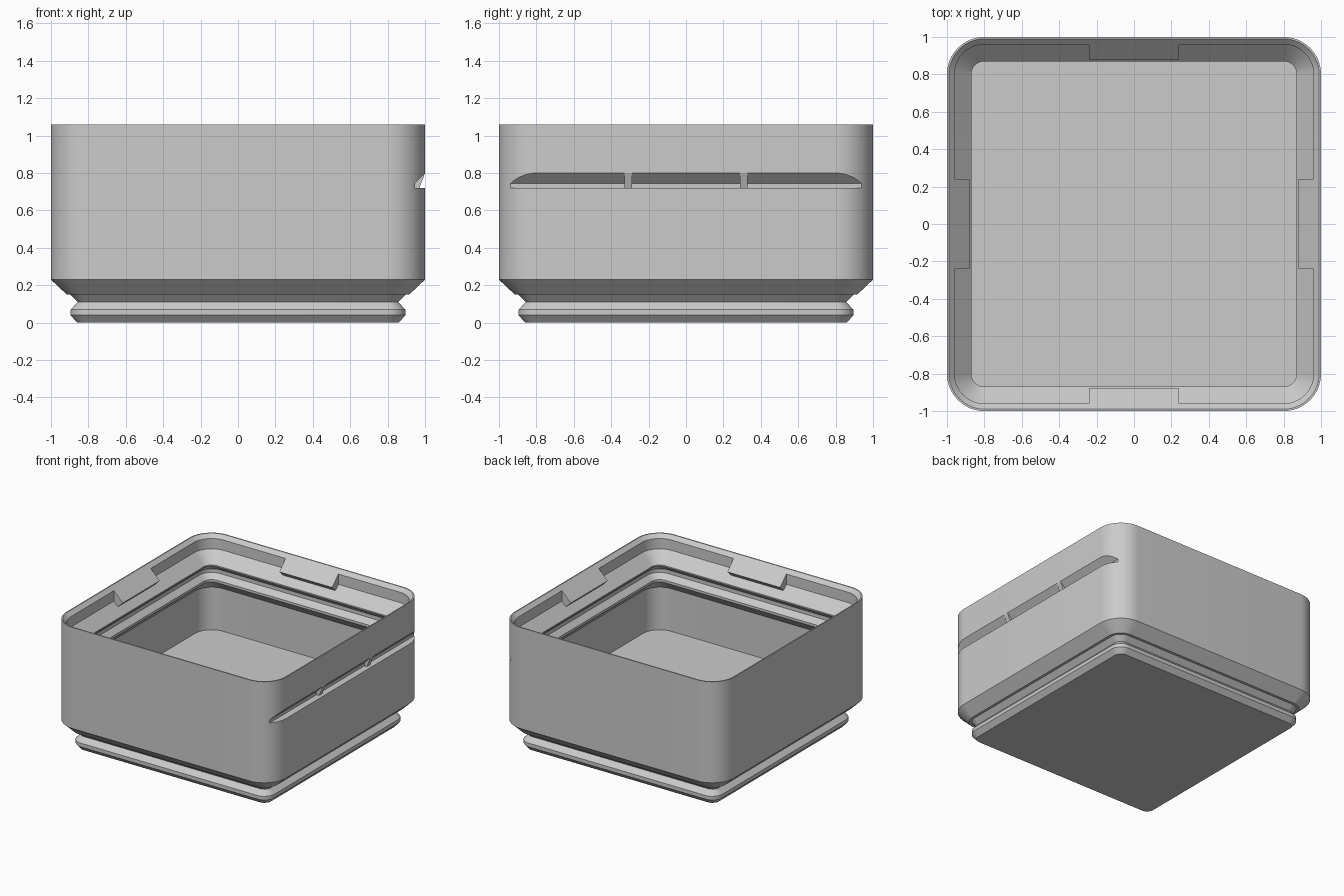
import bpy
import bmesh
import math
from mathutils import Matrix

cube = bpy.data.objects.get("Cube")
if cube:
    bpy.data.objects.remove(cube, do_unlink=True)

CORE = 0.8        # half distance between the corner arc centres
ARC_STEPS = 16

grey = bpy.data.materials.new("plain grey")
grey.use_nodes = True
colour = (0.6, 0.6, 0.6, 1)
grey.diffuse_color = colour
grey.node_tree.nodes["Principled BSDF"].inputs["Base Color"].default_value = colour


def finish(name, bm):
    bmesh.ops.recalc_face_normals(bm, faces=bm.faces)
    mesh = bpy.data.meshes.new(name)
    bm.to_mesh(mesh)
    bm.free()
    mesh.materials.append(grey)
    obj = bpy.data.objects.new(name, mesh)
    bpy.context.collection.objects.link(obj)
    return obj


def rounded_square(bm, half, z):
    """Ring of vertices whose corner arcs share fixed centres."""
    ring = []
    for corner in range(4):
        mid = math.radians(45 + 90 * corner)
        cx = math.copysign(CORE, math.cos(mid))
        cy = math.copysign(CORE, math.sin(mid))
        for i in range(ARC_STEPS + 1):
            a = math.radians(90 * (corner + i / ARC_STEPS))
            r = half - CORE
            ring.append(bm.verts.new((cx + r * math.cos(a), cy + r * math.sin(a), z)))
    return ring


def lofted_shell(name, profile):
    bm = bmesh.new()
    rings = [rounded_square(bm, w, z) for w, z in profile]
    count = len(rings[0])
    for low, high in zip(rings, rings[1:]):
        for i in range(count):
            j = (i + 1) % count
            bm.faces.new((low[i], low[j], high[j], high[i]))
    bm.faces.new(rings[0])
    bm.faces.new(rings[-1])
    return finish(name, bm)


def prism(name, points, start, end, turn=0):
    """Section in x and z, extruded along y, then turned about z."""
    bm = bmesh.new()
    face = bm.faces.new([bm.verts.new((x, start, z)) for x, z in points])
    moved = bmesh.ops.extrude_face_region(bm, geom=[face])["geom"]
    verts = [v for v in moved if isinstance(v, bmesh.types.BMVert)]
    bmesh.ops.translate(bm, verts=verts, vec=(0, end - start, 0))
    bmesh.ops.transform(bm, matrix=Matrix.Rotation(math.radians(turn), 4, "Z"), verts=bm.verts)
    return finish(name, bm)


# Box: grooved foot, outer wall, stacking rim, inner groove, cavity and floor
foot = [(0.86, 0), (0.895, 0.04), (0.895, 0.07), (0.857, 0.11), (0.895, 0.15), (0.915, 0.15)]
wall = [(1, 0.23), (1, 1.06), (0.99, 1.06)]
rim = [(0.96, 1.03), (0.96, 0.945), (0.87, 0.855), (0.87, 0.845)]
groove = [(0.91, 0.805), (0.91, 0.775), (0.87, 0.735), (0.87, 0.715)]
cavity = [(0.95, 0.635), (0.95, 0.285)]
box = lofted_shell("box_body", foot + wall + rim + groove + cavity)

# Slot along one outer wall
cutter = prism("slot_cutter", [(0.945, 0.72), (1.05, 0.72), (1.05, 0.85), (0.945, 0.745)], -1.1, 1.1)
cutter.hide_render = True
cut = box.modifiers.new("slot", "BOOLEAN")
cut.operation = "DIFFERENCE"
cut.solver = "EXACT"
cut.object = cutter
bpy.ops.object.select_all(action="DESELECT")
bpy.context.view_layer.objects.active = box
box.select_set(True)
bpy.ops.object.modifier_apply(modifier=cut.name)
bpy.data.objects.remove(cutter, do_unlink=True)
bpy.ops.object.shade_smooth_by_angle(angle=math.radians(25))

# Small ribs bridging the slot
for side, y in (("front", -0.31), ("back", 0.31)):
    prism("slot_rib_" + side, [(0.93, 0.71), (0.966, 0.71), (1, 0.8), (0.93, 0.8)], y - 0.02, y + 0.02)

# Snap catches at the middle of each inner rim
catch = [(0.96, 1.03), (0.88, 0.95), (0.925, 0.905), (0.97, 0.93), (0.97, 1.03)]
for i, side in enumerate(("left", "back", "right", "front")):
    prism("rim_catch_" + side, catch, -0.24, 0.24, 90 * i)
